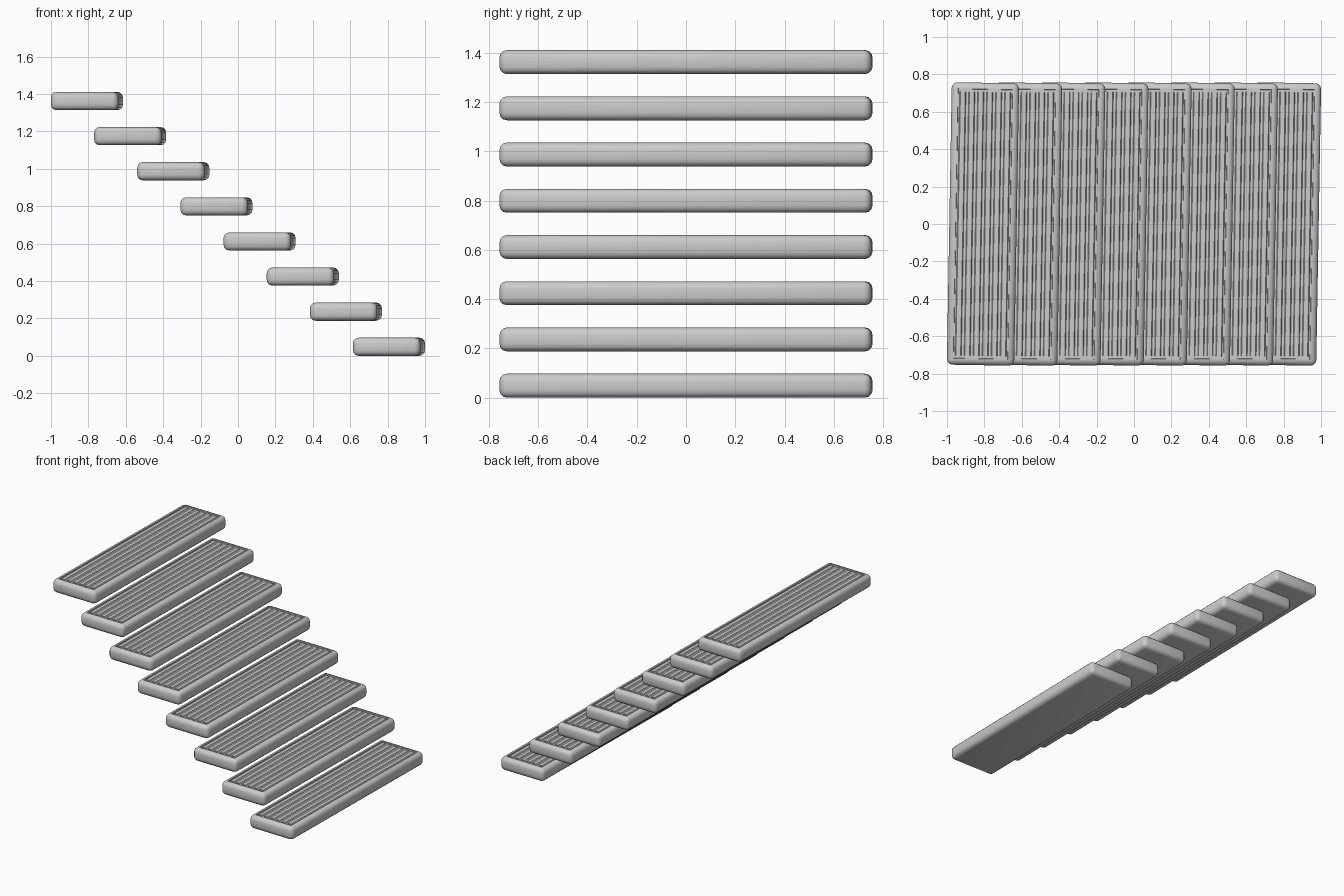
import bpy, bmesh, math
from mathutils import Matrix, Vector

cube = bpy.data.objects.get("Cube")
if cube:
    bpy.data.objects.remove(cube, do_unlink=True)

STEPS = 8
WIDTH, LENGTH, HEIGHT = 0.36, 1.51, 0.097
RUN, RISE = 0.2307, 0.1877
ROUND, RIM, GROOVE = 0.03, 0.006, 0.007
SLATS = 6
TURN = math.radians(-1)


def add_box(bm, size, centre):
    """Add a box and return its vertices."""
    matrix = Matrix.Translation(centre) @ Matrix.Diagonal((*size, 1))
    return bmesh.ops.create_cube(bm, size=1, matrix=matrix)["verts"]


def build_tread_mesh():
    bm = bmesh.new()

    # Rounded plank
    add_box(bm, (WIDTH, LENGTH, HEIGHT), Vector((0, 0, HEIGHT / 2)))
    bmesh.ops.bevel(bm, geom=bm.edges[:], offset=ROUND, segments=3,
                    profile=0.5, affect='EDGES')

    # Recessed top panel inside a thin rim
    top = max(bm.faces, key=lambda f: f.calc_center_median().z + f.calc_area())
    bmesh.ops.inset_region(bm, faces=[top], thickness=RIM)
    bmesh.ops.inset_region(bm, faces=[top], thickness=0.002, depth=-GROOVE)

    # Lengthwise anti-slip slats
    panel = WIDTH - 2 * (ROUND + RIM)
    pitch = panel / SLATS
    for i in range(SLATS):
        x = (i - (SLATS - 1) / 2) * pitch
        verts = add_box(bm, (pitch * 0.7, LENGTH - 2 * ROUND - 0.04, GROOVE),
                        Vector((x, 0, HEIGHT - GROOVE / 2)))
        for v in verts:
            if v.co.z > HEIGHT - GROOVE / 2:
                v.co.x = x + (v.co.x - x) * 0.75

    mesh = bpy.data.meshes.new("tread")
    bm.to_mesh(mesh)
    bm.free()
    return mesh


# Flight of floating treads, rising towards -x
tread_mesh = build_tread_mesh()
bpy.ops.object.select_all(action='DESELECT')
for i in range(STEPS):
    tread = bpy.data.objects.new(f"tread_{i + 1}", tread_mesh)
    bpy.context.collection.objects.link(tread)
    tread.location = (((STEPS - 1) / 2 - i) * RUN, 0, i * RISE)
    tread.rotation_euler.z = TURN

tread.select_set(True)
bpy.context.view_layer.objects.active = tread
bpy.ops.object.shade_smooth_by_angle(angle=math.radians(35))
